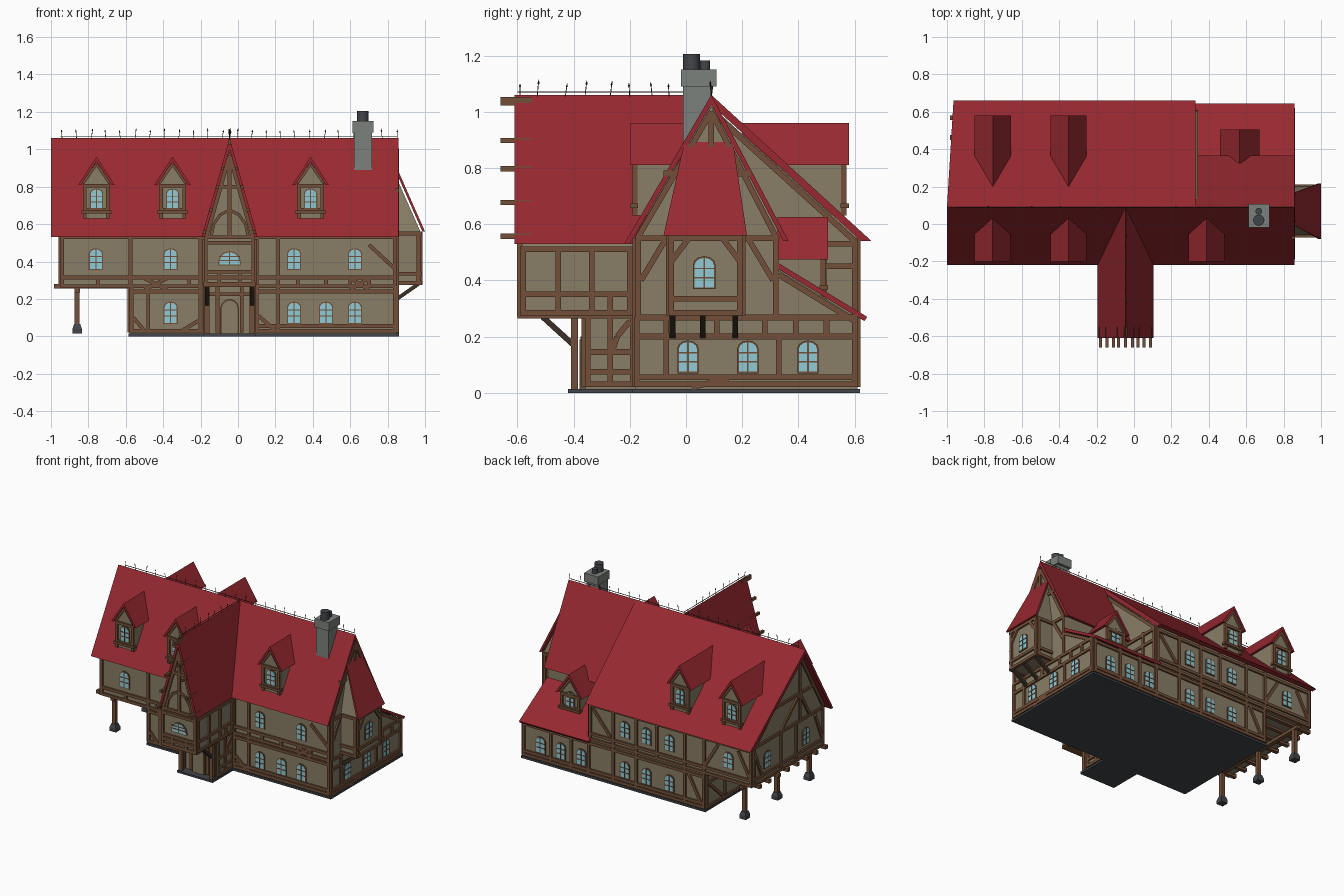
import bpy, bmesh, math, random
from mathutils import Vector

if "Cube" in bpy.data.objects:
    bpy.data.objects.remove(bpy.data.objects["Cube"])
random.seed(4)

def mat(name, r, g, b):
    m = bpy.data.materials.new(name)
    m.diffuse_color = (r, g, b, 1)
    m.use_nodes = True
    m.node_tree.nodes["Principled BSDF"].inputs["Base Color"].default_value = m.diffuse_color
    return m
WALL = mat("plaster", .25, .21, .135)
RED = mat("roof_red", .31, .022, .03)
WOOD = mat("timber", .17, .08, .04)
DARK = mat("dark_timber", .045, .03, .02)
GLASS = mat("glass", .28, .6, .68)
STONE = mat("stone", .2, .22, .2)
SLATE = mat("slate", .055, .06, .07)

def finish(name, bm, m):
    bmesh.ops.recalc_face_normals(bm, faces=bm.faces)
    me = bpy.data.meshes.new(name)
    bm.to_mesh(me); bm.free()
    me.materials.append(m)
    o = bpy.data.objects.new(name, me)
    bpy.context.collection.objects.link(o)
    return o

def add_prism(bm, pts, axis, a, b):
    """Extrude a 2D outline (u, z) along x or y from a to b."""
    f = (lambda u, z, d: (d, u, z)) if axis == 'x' else (lambda u, z, d: (u, d, z))
    A = [bm.verts.new(f(u, z, a)) for u, z in pts]
    B = [bm.verts.new(f(u, z, b)) for u, z in pts]
    bm.faces.new(A); bm.faces.new(B[::-1])
    for i in range(len(pts)):
        j = (i + 1) % len(pts)
        bm.faces.new((A[i], A[j], B[j], B[i]))

def prism(name, pts, axis, a, b, m):
    bm = bmesh.new()
    add_prism(bm, pts, axis, a, b)
    return finish(name, bm, m)

def rect(u0, u1, z0, z1):
    return [(u0, z0), (u1, z0), (u1, z1), (u0, z1)]

def boxes(name, items, m):
    """Each item: x0, x1, y0, y1, z0, z1."""
    bm = bmesh.new()
    for x0, x1, y0, y1, z0, z1 in items:
        add_prism(bm, rect(x0, x1, z0, z1), 'y', y0, y1)
    return finish(name, bm, m)

def hull(name, pts, m):
    bm = bmesh.new()
    for p in pts:
        bm.verts.new(p)
    bmesh.ops.convex_hull(bm, input=bm.verts)
    return finish(name, bm, m)

def chevron(e1, r, e2, t=.035):
    """Thin two-slope roof section, eave - ridge - eave."""
    inner = lambda e: (e[0] + t * (r[0] - e[0]) / (r[1] - e[1]), e[1])
    return [e1, r, e2, inner(e2), (r[0], r[1] - t), inner(e1)]

def bar(u1, z1, u2, z2, w=.02):
    d = Vector((u2 - u1, z2 - z1)).normalized() * w / 2
    n = (-d.y, d.x)
    return [(u1 + n[0], z1 + n[1]), (u2 + n[0], z2 + n[1]), (u2 - n[0], z2 - n[1]), (u1 - n[0], z1 - n[1])]

def arch(u, z0, z1, hw, rise=.75):
    s = z1 - hw * rise
    return [(u - hw, z0), (u + hw, z0)] + [(u + hw * math.cos(k * math.pi / 6), s + (z1 - s) * math.sin(k * math.pi / 6)) for k in range(7)]

def facade(name, axis, pos, sign, bars, wins=(), rise=.75):
    """Timber framing and windows on one wall plane."""
    bm = bmesh.new()
    for b in bars:
        add_prism(bm, bar(*b), axis, pos - .008 * sign, pos + .011 * sign)
    finish(name + "_timbers", bm, WOOD)
    if not wins:
        return
    fr, gl = bmesh.new(), bmesh.new()
    for u, z0, z1, hw in wins:
        add_prism(fr, arch(u, z0 - .006, z1 + .006, hw + .006, rise), axis, pos - .005 * sign, pos + .006 * sign)
        add_prism(gl, arch(u, z0, z1, hw, rise), axis, pos - .004 * sign, pos + .008 * sign)
        h = z1 - z0
        for b in ((u, z0, u, z1, .006), (u - hw, z0 + h * .33, u + hw, z0 + h * .33, .005),
                  (u - hw, z0 + h * .64, u + hw, z0 + h * .64, .005)):
            add_prism(fr, bar(*b), axis, pos, pos + .011 * sign)
    finish(name + "_window_frames", fr, WOOD)
    finish(name + "_window_glass", gl, GLASS)

H = lambda u0, u1, *zs: [(u0, z, u1, z) for z in zs]
V = lambda z0, z1, *us: [(u, z0, u, z1) for u in us]

# ground slabs
boxes("ground_slab", [(-.585, .86, -.19, .62, 0, .014), (-.185, .095, -.42, -.19, 0, .014)], SLATE)

# wall volumes
boxes("ground_floor_left", [(-.58, .33, -.18, .61, .01, .28)], WALL)
prism("upper_floor_left", [(-.18, .27), (.61, .27), (.61, .55), (.09, 1.02), (-.18, .56)], 'x', -.95, .33, WALL)
prism("right_wing", [(-.18, .01), (.33, .01), (.33, .555), (.09, 1.02), (-.18, .56)], 'x', .33, .85, WALL)
prism("lean_to", [(.33, .01), (.61, .01), (.61, .265), (.33, .435)], 'x', .33, .85, WALL)
boxes("porch_ground", [(-.175, .085, -.36, -.18, .01, .28)], WALL)
prism("porch_upper", [(-.18, .27), (.09, .27), (.09, .505), (-.045, .99), (-.18, .505)], 'y', -.59, .04, WALL)

# roofs
left = prism("main_roof_left", chevron((-.22, .53), (.09, 1.06), (.66, .54)), 'x', -1, .33, RED)
for v in left.data.vertices:
    if v.co.y > .5 and v.co.x < -.9:
        v.co.x = -.965
prism("main_roof_right", chevron((-.22, .53), (.09, 1.06), (.365, .54)), 'x', .33, .857, RED)
prism("lean_to_roof", [(.32, .467), (.645, .27), (.635, .255), (.32, .445)], 'x', .315, .857, RED)
prism("porch_roof", chevron((-.195, .53), (-.045, 1.06), (.105, .53), .06), 'y', -.61, .09, RED)

# front wall
facade("front", 'y', -.18, -1,
       H(-.95, .85, .315, .268, .53) + H(-.58, .85, .24, .03) + H(.09, .85, .055) + V(.27, .55, -.94, -.575, -.2, .1, .215, .84)
       + V(.02, .27, -.57, -.48, -.2, .1, .215, .84) + V(.27, .32, -.75, -.26, .32, .47, .6, .7)
       + [(-.5, .25, -.38, .31), (-.5, .31, -.38, .25), (.6, .25, .7, .31), (.6, .31, .7, .25),
          (.7, .49, .84, .36), (-.56, .1, -.5, .03), (-.3, .03, -.2, .09), (.11, .11, .2, .03)],
       [(x, .36, .465, .032) for x in (-.76, -.36, .3, .625)] + [(x, .072, .18, .032) for x in (-.36, .3, .47, .625)])

# right end wall with gable
facade("right_end", 'x', .85, 1,
       H(-.18, .61, .03, .055, .2, .268) + H(-.18, .33, .55) + H(-.08, .23, .78) + V(.02, .27, -.175, .6) + V(.27, .56, -.17, .32)
       + V(.2, .27, -.07, .11, .28, .39, .5) + V(.055, .2, -.07, .33) + V(.55, 1, .09)
       + [(-.17, .555, .09, 1.0), (.325, .545, .09, 1.0), (.02, .02, .15, .05), (-.16, .4, -.07, .55), (.31, .4, .22, .55), (.33, .42, .6, .255)],
       [(y, .075, .18, .032) for y in (.007, .22, .434)])

# step gable between the wings
facade("step_gable", 'x', .33, 1, H(.33, .61, .45, .53) + V(.27, .55, .49, .6) + [(.6, .54, .12, .975)])

# back wall, lean-to included
facade("back", 'y', .61, 1,
       H(-.95, .33, .315, .278, .52) + H(-.58, .85, .245, .03, .055) + V(.27, .55, -.94, -.575, -.42, -.2, -.04, .14, .32)
       + V(.02, .27, -.57, -.42, -.04, .14, .33, .47, .63, .84)
       + [(-.93, .33, -.84, .5), (-.58, .33, -.68, .5), (-.55, .05, -.45, .24), (.16, .33, .3, .5)],
       [(x, .36, .465, .032) for x in (-.76, -.3, -.12, .05)] + [(x, .075, .18, .032) for x in (-.3, -.12, .05, .39, .55, .71)])

# left end: jettied upper wall and recessed ground wall
facade("left_end", 'x', -.95, -1,
       H(-.18, .61, .28, .32, .545) + H(-.06, .4, .74) + V(.28, .55, -.17, .13, .3, .6) + V(.54, 1, .09)
       + [(-.17, .555, .09, 1.0), (.6, .54, .09, 1.0), (-.02, .55, .09, .74), (.3, .55, .09, .74), (.52, .33, .6, .52), (-.16, .33, -.08, .52)],
       [(y, .36, .465, .032) for y in (.45, .02)])
facade("left_ground", 'x', -.58, -1, H(-.18, .61, .03, .2) + V(.02, .27, -.17, .05, .21, .4, .6) + [(.42, .04, .58, .19), (-.15, .19, .03, .04)])

# jetty joists, posts and feet
ys = [-.15, .21, .57]
boxes("jetty_joists", [(-.985, -.57, -.18 + k * .105, -.155 + k * .105, .255, .28) for k in range(8)]
      + [(-.875, -.845, -.18, .61, .235, .257)], WOOD)
boxes("jetty_posts", [(-.873, -.847, y - .013, y + .013, .05, .25) for y in ys], WOOD)
for y in ys:
    hull("post_foot", [(-.86 + sx * r, y + sy * r, z) for sx in (-1, 1) for sy in (-1, 1)
                       for r, z in ((.025, .015), (.025, .04), (.017, .065))], SLATE)

# porch
c = -.045
facade("porch_front", 'y', -.59, -1,
       H(-.18, .09, .28, .315, .345, .5, .53) + H(-.09, 0, .8) + V(.27, .52, -.172, .082) + V(.53, .97, c) + V(.28, .345, -.1, .01)
       + [(s * .127 + c, .52, c, .965) for s in (-1, 1)]
       + [(c + s * a, z, c + s * b, w, .016) for s in (-1, 1) for a, z, b, w in ((.1, .53, .085, .6), (.085, .6, .05, .65), (.05, .65, 0, .675))],
       [(c, .385, .45, .055)], 1)
for s, x in ((1, .09), (-1, -.18)):
    facade("porch_side", 'x', x, s, H(-.59, -.18, .285, .35, .51) + V(.28, .51, -.58, -.455, -.335, -.2) + V(.28, .35, -.27))
    facade("porch_ground_side", 'x', x - .005 * s, s, H(-.36, -.18, .03, .075, .145) + V(.02, .27, -.35, -.27, -.19)
           + [(-.265, .14, -.245, .2), (-.245, .2, -.2, .255)])
facade("porch_ground_front", 'y', -.36, -1, V(.02, .27, -.165, -.11, .02, .075) + H(-.17, .08, .225))
prism("front_door", arch(c, .014, .2, .05, 1), 'y', -.375, -.355, WOOD)
prism("door_leaf", arch(c, .014, .19, .041, 1), 'y', -.379, -.355, WALL)
boxes("porch_posts", [(x - .013, x + .013, -.41, -.385, .014, .28) for x in (-.165, .075)]
      + [(-.185, .095, -.6, -.18, .265, .29)], WOOD)
for x in (-.165, .075):
    prism("porch_brace", bar(-.51, .27, -.4, .17), 'x', x - .012, x + .012, DARK)

# purlin ends under the porch gable
purl = [(c, 1.035)] + [(c + s * .15 * (1.03 - z) / .53, z) for s in (-1, 1) for z in (.9, .8, .68, .56)]
boxes("purlin_ends", [(x - .008, x + .008, -.66, -.55, z - .012, z + (.018 if z > 1 else .006)) for x, z in purl], WOOD)

# dormers
def dormer(x, yf, yb, base, eave, top, hw, ov, w):
    s = 1 if yf > yb else -1
    prism("dormer_body", [(x - hw, base), (x + hw, base), (x + hw, eave + .012), (x, top - .04), (x - hw, eave + .012)], 'y', yf - .02 * s, yb, WALL)
    prism("dormer_roof", chevron((x - ov, eave), (x, top), (x + ov, eave), .025), 'y', yf, yb, RED)
    b = base + .035
    facade("dormer", 'y', yf - .02 * s, s, V(base, eave, x - hw + .008, x + hw - .008) + H(x - hw, x + hw, b + .01, eave - .005)
           + [(x - hw, eave + .008, x, top - .04, .014), (x + hw, eave + .008, x, top - .04, .014)], [w])
    boxes("dormer_sill", [(x - hw - .01, x + hw + .01, min(yf, yf - .03 * s), max(yf, yf - .03 * s), b - .008, b + .008)], WOOD)

for x in (-.757, -.35, .388):
    dormer(x, -.2, .03, .63, .81, .96, .07, .097, (x, .685, .785, .03))
for x in (-.755, -.35):
    dormer(x, .58, .2, .63, .81, .96, .07, .097, (x, .685, .785, .03))
dormer(.565, .505, .325, .34, .475, .625, .075, .105, (.565, .395, .49, .03))

# right bay
hull("bay_body", [(x, y, z) for x in (.84, .975) for y in (-.06, .2) for z in (.28, .56)] + [(.84, y, .865) for y in (.01, .155)], WALL)
hull("bay_roof", [(.853, y, z) for y in (-.006, .167) for z in (.893, .862)] + [(1, y, .56) for y in (-.08, .217)]
     + [(.986, y, .56) for y in (-.08, .217)], RED)
facade("bay_front", 'x', .975, 1, H(-.06, .2, .285, .335, .55) + V(.28, .56, -.052, .192)
       + [(-.05, .47, .01, .55), (.19, .47, .13, .55)], [(.065, .375, .48, .034)])
for y, s in ((-.06, -1), (.2, 1)):
    facade("bay_side", 'y', y, s, H(.85, .98, .285, .335, .55) + V(.28, .56, .965))
for y in (-.048, .06, .175):
    prism("bay_bracket", bar(.85, .2, .965, .28), 'y', y - .01, y + .01, DARK)

# chimney
boxes("chimney", [(.62, .717, -.01, .09, .84, 1.1), (.613, .724, -.018, .108, 1.09, 1.15)], STONE)
for y, r, z in ((.02, .03, 1.205), (.068, .018, 1.183)):
    bpy.ops.mesh.primitive_cylinder_add(vertices=16, radius=r, depth=z - 1.14, location=(.667, y, (z + 1.14) / 2))
    o = bpy.context.object
    o.name = "chimney_pot"
    o.data.materials.append(SLATE)
    bpy.ops.object.shade_smooth_by_angle()

# ridge cresting: thin rail with leaning spikes
boxes("ridge_rails", [(-.95, .85, .0885, .0915, 1.069, 1.072), (c - .0015, c + .0015, -.6, .09, 1.069, 1.072)], DARK)
bm = bmesh.new()
def spike(x, y):
    dx, dy = random.uniform(-.008, .008), random.uniform(-.008, .008)
    h = random.uniform(1.1, 1.115)
    def ring(t, r):
        p = (x + dx * t, y + dy * t, 1.05 + (h - 1.05) * t)
        return [bm.verts.new((p[0] + r * math.cos(k * math.pi / 2), p[1] + r * math.sin(k * math.pi / 2), p[2])) for k in range(4)]
    rings = [ring(t, r) for t, r in ((0, .0015), (.75, .0015), (.78, .004), (1, .0004))]
    for A, B in zip(rings, rings[1:]):
        for k in range(4):
            bm.faces.new((A[k], A[k - 3], B[k - 3], B[k]))
for k in range(24):
    spike(-.94 + k * 1.79 / 23, .09)
for y in (-.59, -.53, -.43, -.36, -.27, -.2, -.12, -.06):
    spike(c, y)
finish("ridge_spikes", bm, DARK)
